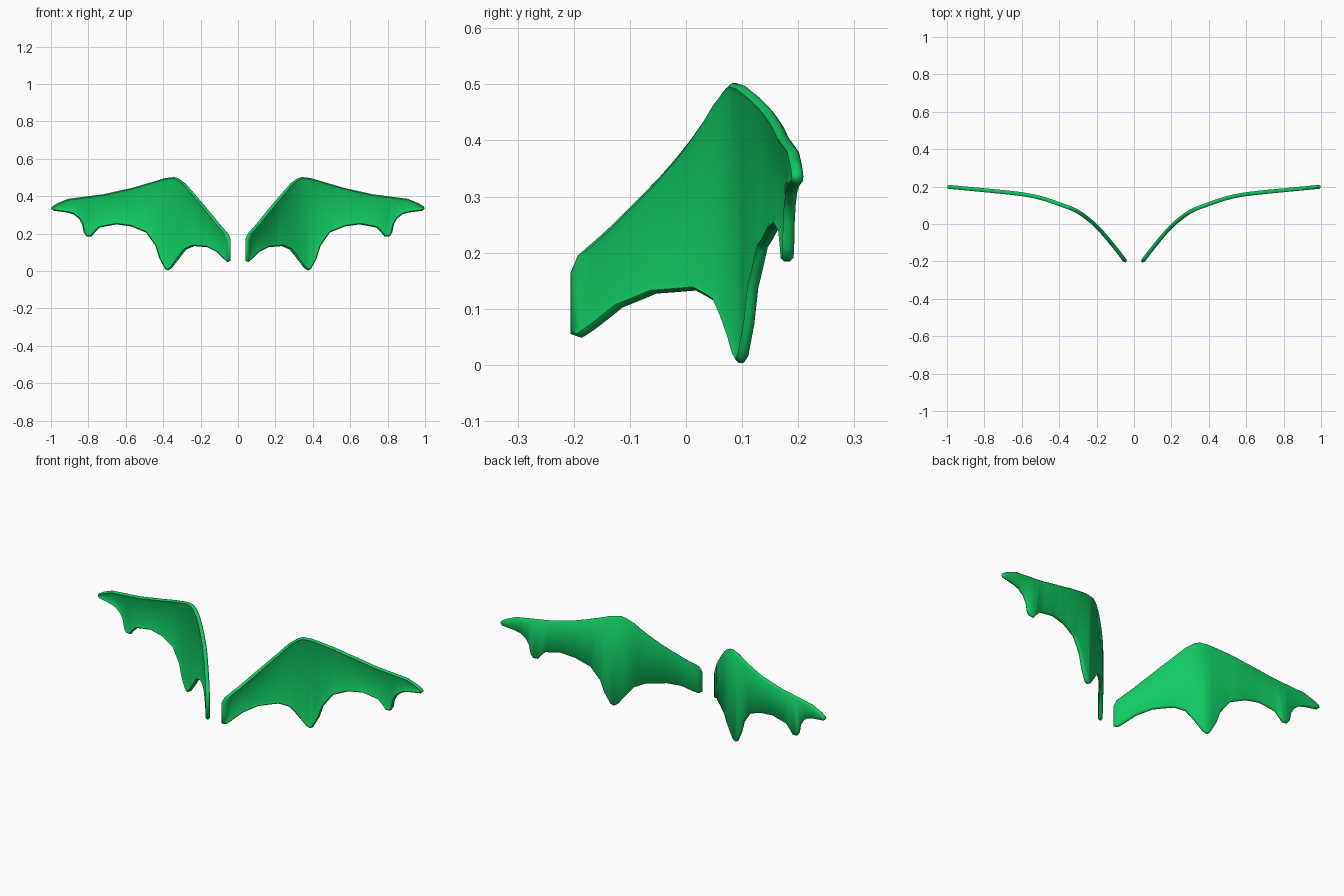
import bpy, bmesh, math
from mathutils import Vector

if "Cube" in bpy.data.objects:
    bpy.data.objects.remove(bpy.data.objects["Cube"])

# Wing outline, flattened (x, z): leading edge, tip, then scalloped trailing edge
OUTLINE = [(.042, .165), (.052, .195), (.10, .25), (.19, .36), (.28, .465), (.315, .492),
           (.34, .502), (.385, .497), (.47, .472), (.57, .443), (.72, .41), (.91, .385),
           (.965, .362), (.993, .345), (.998, .333), (.985, .322), (.91, .312), (.88, .303),
           (.85, .28), (.833, .25), (.824, .205), (.81, .185), (.783, .184), (.768, .203),
           (.74, .232), (.65, .249), (.57, .238), (.49, .205), (.44, .135), (.42, .07),
           (.39, .012), (.375, .003), (.355, .015), (.28, .114), (.235, .133), (.16, .127),
           (.11, .102), (.07, .062), (.055, .049), (.042, .055)]

# Sweep of the wing seen from above (x, y)
SWEEP = [(.0, -.254), (.042, -.203), (.1, -.128), (.2, -.012), (.3, .066), (.4, .107),
         (.5, .14), (.6, .16), (.8, .181), (1.0, .2), (1.1, .21)]


def sweep(x):
    """Smooth curve through the sweep points."""
    i = max(1, min(len(SWEEP) - 3, sum(p[0] <= x for p in SWEEP) - 1))
    (xa, ya), (x0, y0), (x1, y1), (xb, yb) = SWEEP[i - 1:i + 3]
    h, s = x1 - x0, (x - x0) / (x1 - x0)
    m0, m1 = (y1 - ya) / (x1 - xa) * h, (yb - y0) / (xb - x0) * h
    return ((2 * s**3 - 3 * s**2 + 1) * y0 + (s**3 - 2 * s**2 + s) * m0
            + (3 * s**2 - 2 * s**3) * y1 + (s**3 - s**2) * m1)


def inset(bm, face, width, depth):
    bmesh.ops.inset_region(bm, faces=[face], thickness=width, depth=depth,
                           use_even_offset=True, use_boundary=True)


def make_wing(name, side, mat):
    bm = bmesh.new()
    # Thin slab, front face towards -y
    front = bm.faces.new([bm.verts.new((x, -.004, z)) for x, z in OUTLINE])
    back = bmesh.ops.extrude_face_region(bm, geom=[front], use_keep_orig=True)["geom"]
    back = [f for f in back if isinstance(f, bmesh.types.BMFace)][0]
    for v in back.verts:
        v.co.y = .004
    bmesh.ops.recalc_face_normals(bm, faces=bm.faces)
    # Rounded rim, with a slightly sunken membrane on the front
    inset(bm, front, .006, .007)
    inset(bm, front, .012, -.005)
    inset(bm, back, .006, .006)
    # Cut into strips so that the slab can bend
    for i in range(1, 32):
        bmesh.ops.bisect_plane(bm, geom=bm.verts[:] + bm.edges[:] + bm.faces[:], dist=1e-5,
                               plane_co=(.042 + .956 * (i / 32) ** 1.2, 0, 0), plane_no=(1, 0, 0))
    # Bend along the sweep curve
    for v in bm.verts:
        x, t, z = v.co
        slope = (sweep(x + .005) - sweep(x - .005)) / .01
        normal = Vector((-slope, 1)).normalized()
        v.co = (side * (x + normal.x * t), sweep(x) + normal.y * t, z)
    bmesh.ops.recalc_face_normals(bm, faces=bm.faces)
    mesh = bpy.data.meshes.new(name)
    bm.to_mesh(mesh)
    bm.free()
    mesh.materials.append(mat)
    obj = bpy.data.objects.new(name, mesh)
    bpy.context.collection.objects.link(obj)
    bpy.ops.object.select_all(action='DESELECT')
    obj.select_set(True)
    bpy.context.view_layer.objects.active = obj
    bpy.ops.object.shade_smooth_by_angle(angle=math.radians(60))


green = bpy.data.materials.new("green")
green.diffuse_color = (.005, .6, .12, 1)
green.use_nodes = True
green.node_tree.nodes["Principled BSDF"].inputs["Base Color"].default_value = green.diffuse_color
make_wing("right_wing", 1, green)
make_wing("left_wing", -1, green)
